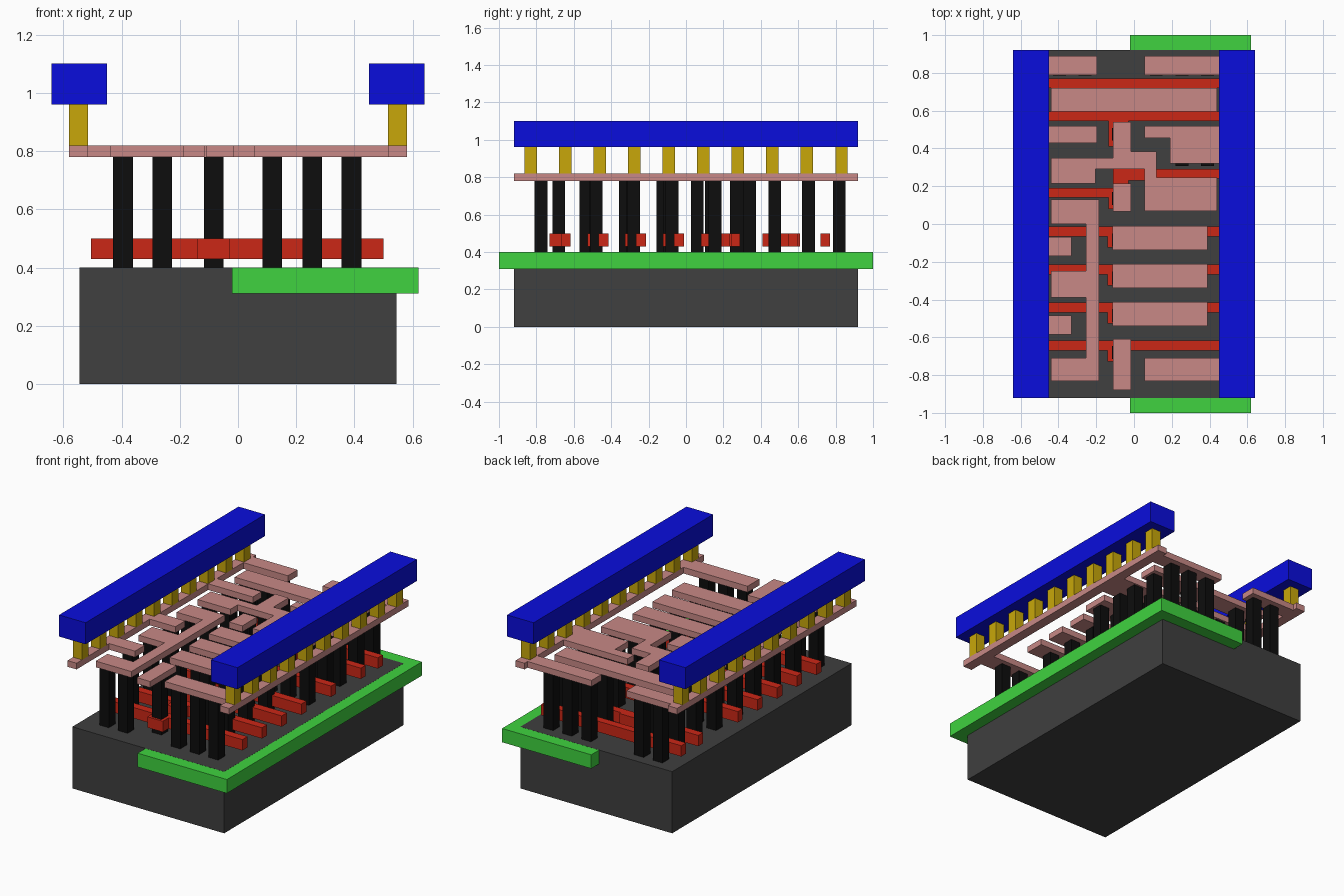
import bpy, bmesh


def material(name, rgb):
    m = bpy.data.materials.new(name)
    m.diffuse_color = (*rgb, 1)
    return m


DARK = material("dark_silicon", (0.05, 0.05, 0.05))
GREEN = material("green", (0.05, 0.65, 0.05))
RED = material("red", (0.6, 0.02, 0.008))
BLACK = material("black", (0.004, 0.004, 0.004))
PINK = material("pink", (0.58, 0.25, 0.24))
GOLD = material("gold", (0.58, 0.39, 0.003))
BLUE = material("blue", (0.003, 0.004, 0.72))


def prisms(name, outlines, z0, z1, mat=None):
    """One object made of flat outlines extruded from z0 to z1."""
    bm = bmesh.new()
    for pts in outlines:
        face = bm.faces.new([bm.verts.new((x, y, z0)) for x, y in pts])
        up = bmesh.ops.extrude_face_region(bm, geom=[face])["geom"]
        verts = [v for v in up if isinstance(v, bmesh.types.BMVert)]
        bmesh.ops.translate(bm, verts=verts, vec=(0, 0, z1 - z0))
    bmesh.ops.recalc_face_normals(bm, faces=bm.faces)
    me = bpy.data.meshes.new(name)
    bm.to_mesh(me)
    bm.free()
    if mat:
        me.materials.append(mat)
    ob = bpy.data.objects.new(name, me)
    bpy.context.collection.objects.link(ob)
    return ob


def rect(x0, x1, y0, y1):
    return [(x0, y0), (x1, y0), (x1, y1), (x0, y1)]


def square(x, y, s=0.068):
    return rect(x - s / 2, x + s / 2, y - s / 2, y + s / 2)


# Silicon block, well and the thin diffusion strip
prisms("substrate", [rect(-0.545, 0.545, -0.92, 0.92)], 0, 0.40, DARK)
prisms("well", [rect(-0.02, 0.62, -1, 1)], 0.31, 0.3995, GREEN)
prisms("diffusion", [rect(-0.45, -0.2, -0.84, 0.87)], 0.38, 0.3995)

# Gate lines, each with a contact pad
prisms("plain_gate", [rect(-0.505, 0.5, 0.72, 0.77)], 0.43, 0.50, RED)
prisms("back_gate", [[
    (-0.505, 0.545), (-0.135, 0.545), (-0.135, 0.41), (-0.03, 0.41), (-0.03, 0.545),
    (0.5, 0.545), (0.5, 0.595), (0.05, 0.595), (0.05, 0.61), (-0.195, 0.61),
    (-0.195, 0.595), (-0.505, 0.595)]], 0.43, 0.50, RED)
prisms("stepped_gate", [[
    (-0.505, 0.14), (-0.135, 0.14), (-0.135, 0.08), (-0.03, 0.08), (-0.03, 0.23),
    (0.06, 0.23), (0.06, 0.24), (0.5, 0.24), (0.5, 0.29), (-0.11, 0.29),
    (-0.11, 0.19), (-0.505, 0.19)]], 0.43, 0.50, RED)
for i in range(4):
    y = -0.012 - 0.2015 * i
    prisms(f"gate_{i + 1}", [[
        (-0.505, y - 0.053), (-0.14, y - 0.053), (-0.14, y - 0.112), (-0.03, y - 0.112),
        (-0.03, y - 0.053), (0.5, y - 0.053), (0.5, y), (-0.505, y)]], 0.43, 0.50, RED)

# Contact posts: (columns, rows)
contact_grid = [
    ((-0.395, -0.26), (0.82, 0.655, 0.475, 0.27, 0.06, -0.325, -0.775)),
    ((-0.395,), (-0.125, -0.535)),
    ((-0.083,), (0.475, 0.135, -0.085, -0.285, -0.485, -0.68)),
    ((0.118, 0.255, 0.39), (0.82, 0.655, 0.155, -0.775)),
    ((0.255, 0.39), (0.475, 0.34)),
    ((0.118, 0.255), (-0.075, -0.28, -0.48)),
]
prisms("contacts", [square(x, y) for xs, ys in contact_grid for x in xs for y in ys],
       0.40, 0.78, BLACK)

# First metal layer: separate bars and pads
prisms("metal_bars", [
    rect(-0.44, 0.44, 0.595, 0.72), rect(-0.11, -0.015, 0.065, 0.215),
    rect(-0.11, -0.015, -0.88, -0.61),
    *[rect(-0.115, 0.39, y - 0.127, y) for y in (-0.01, -0.212, -0.412)],
], 0.78, 0.82, PINK)
prisms("metal_output", [[
    (-0.44, 0.215), (-0.205, 0.215), (-0.205, 0.29), (0.055, 0.29), (0.055, 0.07),
    (0.44, 0.07), (0.44, 0.245), (0.12, 0.245), (0.12, 0.385), (-0.015, 0.385),
    (-0.015, 0.54), (-0.11, 0.54), (-0.11, 0.35), (-0.44, 0.35)]], 0.78, 0.82, PINK)
prisms("metal_comb", [[
    (-0.44, -0.83), (-0.185, -0.83), (-0.185, 0.13), (-0.44, 0.13), (-0.44, 0.0),
    (-0.255, 0.0), (-0.255, -0.25), (-0.44, -0.25), (-0.44, -0.39), (-0.255, -0.39),
    (-0.255, -0.71), (-0.44, -0.71)]], 0.78, 0.82, PINK)


# Metal strips under the rails with their branches
def comb(side, teeth):
    a, b = 0.515 * side, 0.58 * side
    pts = [(b, -0.92), (a, -0.92)]
    for y0, y1, x in teeth:
        pts += [(a, y0), (x, y0), (x, y1), (a, y1)]
    return pts + [(a, 0.92), (b, 0.92)]


prisms("left_strip", [comb(-1, [(-0.585, -0.485, -0.33), (-0.17, -0.07, -0.33),
                                (0.43, 0.52, -0.195), (0.79, 0.89, -0.195)])], 0.78, 0.82, PINK)
right = comb(1, [(-0.83, -0.71, 0.055), (0.32, 0.52, 0.19), (0.79, 0.89, 0.055)])
i = right.index((0.19, 0.52))
right[i:i + 1] = [(0.19, 0.455), (0.055, 0.455), (0.055, 0.52)]
prisms("right_strip", [right], 0.78, 0.82, PINK)

# Vias and power rails on both sides
for side, word in ((-1, "left"), (1, "right")):
    prisms(f"{word}_vias", [square(0.5475 * side, -0.83 + k * 0.1845, 0.065) for k in range(10)],
           0.82, 0.96, GOLD)
    prisms(f"{word}_rail", [rect(0.545 * side - 0.095, 0.545 * side + 0.095, -0.92, 0.92)],
           0.96, 1.10, BLUE)
